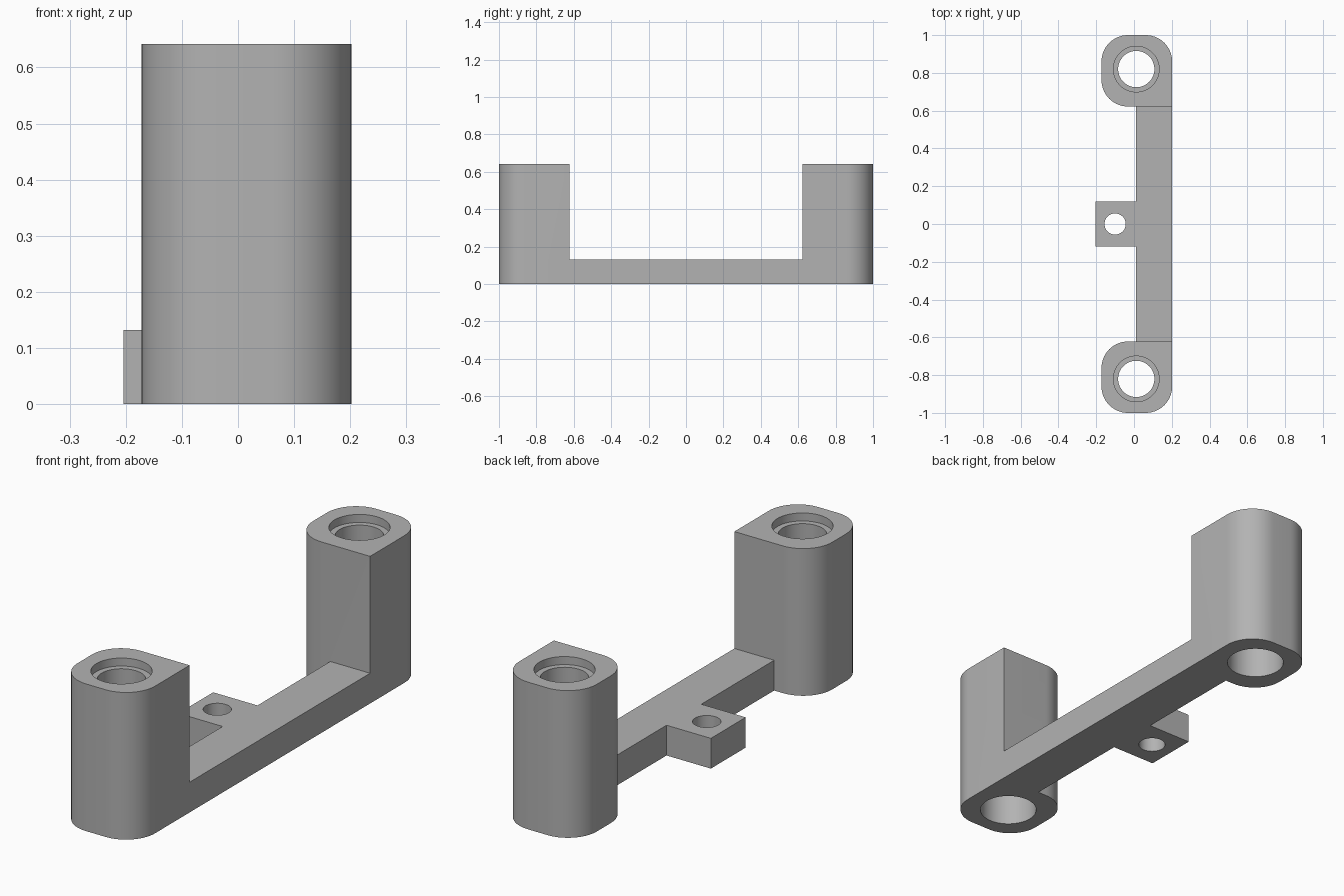
import bpy, bmesh, math

if "Cube" in bpy.data.objects:
    bpy.data.objects.remove(bpy.data.objects["Cube"])

grey = bpy.data.materials.new("grey plastic")
grey.diffuse_color = (0.45, 0.45, 0.45, 1)
grey.use_nodes = True
grey.node_tree.nodes["Principled BSDF"].inputs["Base Color"].default_value = grey.diffuse_color

X0, X1 = -0.172, 0.202      # post sides
Y0, Y1 = 0.622, 1.0         # post inner and outer faces
TOP, BASE = 0.642, 0.132    # post height, bar height
R = 0.14                    # post corner radius
CX, CY = 0.012, 0.82        # bore centre


def prism(name, pts, z0, z1):
    """Extrude a counter-clockwise outline from z0 to z1."""
    bm = bmesh.new()
    face = bm.faces.new([bm.verts.new((x, y, z0)) for x, y in pts])
    ext = bmesh.ops.extrude_face_region(bm, geom=[face])
    verts = [v for v in ext["geom"] if isinstance(v, bmesh.types.BMVert)]
    bmesh.ops.translate(bm, vec=(0, 0, z1 - z0), verts=verts)
    bmesh.ops.recalc_face_normals(bm, faces=bm.faces)
    me = bpy.data.meshes.new(name)
    bm.to_mesh(me)
    bm.free()
    me.materials.append(grey)
    ob = bpy.data.objects.new(name, me)
    bpy.context.collection.objects.link(ob)
    return ob


def arc(cx, cy, r, a0, a1, n):
    return [(cx + r * math.cos(math.radians(a0 + (a1 - a0) * i / n)),
             cy + r * math.sin(math.radians(a0 + (a1 - a0) * i / n))) for i in range(n + 1)]


def box(name, x0, x1, y0, y1, z0, z1):
    return prism(name, [(x0, y0), (x1, y0), (x1, y1), (x0, y1)], z0, z1)


def cylinder(name, x, y, r, z0, z1):
    return prism(name, arc(x, y, r, 0, 360, 64)[:-1], z0, z1)


def combine(target, tool, operation):
    """Apply a boolean and remove the tool."""
    mod = target.modifiers.new("cut", "BOOLEAN")
    mod.operation, mod.solver, mod.object = operation, "EXACT", tool
    bpy.context.view_layer.objects.active = target
    bpy.ops.object.modifier_apply(modifier=mod.name)
    bpy.data.objects.remove(tool)


# Low bar with the side tab, as one outline
bracket = prism("bracket", [(X1, -Y0 - 0.1), (X1, Y0 + 0.1), (0.01, Y0 + 0.1), (0.01, 0.12),
                            (-0.204, 0.12), (-0.204, -0.12), (0.01, -0.12), (0.01, -Y0 - 0.1)], 0, BASE)

# Posts: three rounded corners, one sharp corner where they meet the bar
outline = ([(X1, Y0)] + arc(X1 - R, Y1 - R, R, 0, 90, 14) + arc(X0 + R, Y1 - R, R, 90, 180, 14)
           + arc(X0 + R, Y0 + R, R, 180, 270, 14))
for s in (1, -1):
    combine(bracket, prism("post", [(x, s * y) for x, y in outline][::s], 0, TOP), "UNION")

# Stepped bores through the posts
for s in (1, -1):
    for r, z0, z1 in ((0.096, -0.1, 0.8), (0.121, TOP - 0.035, 0.8), (0.119, -0.1, 0.3)):
        combine(bracket, cylinder("bore", CX, s * CY, r, z0, z1), "DIFFERENCE")

# Screw hole in the tab
combine(bracket, cylinder("tab_hole", -0.1, 0, 0.056, -0.1, 0.3), "DIFFERENCE")

bpy.ops.object.select_all(action="DESELECT")
bracket.select_set(True)
bpy.context.view_layer.objects.active = bracket
bpy.ops.object.shade_smooth_by_angle(angle=math.radians(30))
